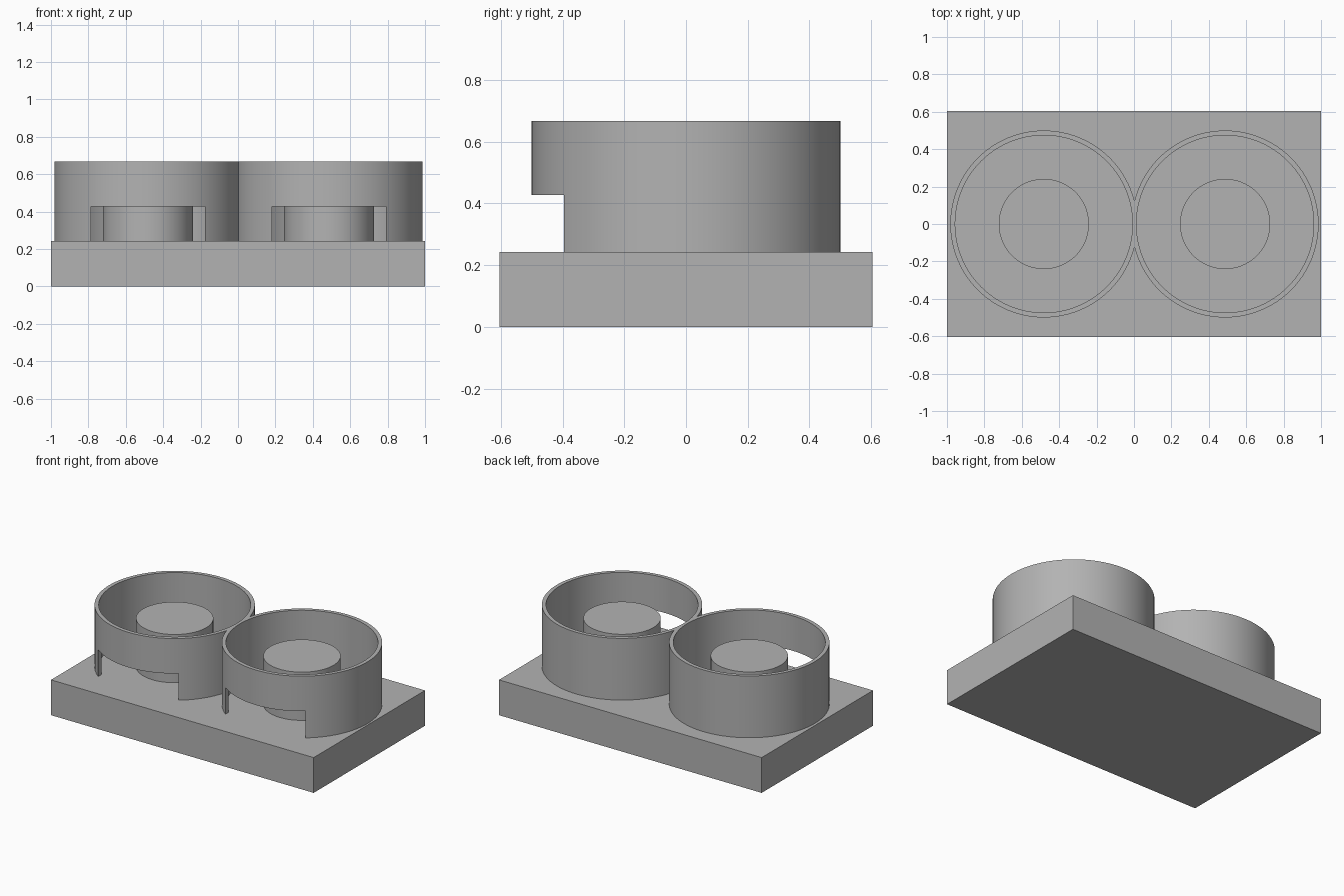
import bpy
import math

old = bpy.data.objects.get("Cube")
if old:
    bpy.data.objects.remove(old, do_unlink=True)

BASE_TOP, CUP_TOP, POST_TOP, NOTCH_TOP = 0.243, 0.668, 0.575, 0.427
CENTRES = {"right": -0.482, "left": 0.487}

# Single matte grey
grey = bpy.data.materials.new("plain grey")
grey.use_nodes = True
colour = (0.45, 0.45, 0.45, 1)
grey.diffuse_color = colour
grey.node_tree.nodes["Principled BSDF"].inputs["Base Color"].default_value = colour


def finish(name):
    obj = bpy.context.object
    obj.name = name
    obj.data.materials.append(grey)
    return obj


def box(name, x, y, z, size):
    bpy.ops.mesh.primitive_cube_add(size=1, location=(x, y, z))
    obj = finish(name)
    obj.scale = size
    bpy.ops.object.transform_apply(location=False, rotation=False, scale=True)
    return obj


def cylinder(name, x, radius, low, high):
    bpy.ops.mesh.primitive_cylinder_add(vertices=128, radius=radius, depth=high - low,
                                        location=(x, 0, (low + high) / 2))
    return finish(name)


def combine(target, other, operation):
    mod = target.modifiers.new(operation.lower(), 'BOOLEAN')
    mod.operation, mod.solver, mod.object = operation, 'EXACT', other
    bpy.context.view_layer.objects.active = target
    bpy.ops.object.modifier_apply(modifier=mod.name)
    bpy.data.objects.remove(other, do_unlink=True)


def smooth(obj):
    bpy.ops.object.select_all(action='DESELECT')
    obj.select_set(True)
    bpy.context.view_layer.objects.active = obj
    bpy.ops.object.shade_smooth_by_angle(angle=math.radians(30))


# Base slab
box("base_slab", 0, 0, BASE_TOP / 2, (2, 1.21, BASE_TOP))

# Two round walls fused where they meet
walls = cylinder("cup_walls", CENTRES["right"], 0.5, BASE_TOP, CUP_TOP)
combine(walls, cylinder("second_cup", CENTRES["left"], 0.5, BASE_TOP, CUP_TOP), 'UNION')

# Hollow each cup, open its front notch and add its centre post
for side, x in CENTRES.items():
    combine(walls, cylinder("bore", x, 0.474, 0, 1), 'DIFFERENCE')
    combine(walls, box("notch", x, -0.4, NOTCH_TOP / 2, (0.61, 0.4, NOTCH_TOP)), 'DIFFERENCE')
    smooth(cylinder(side + "_post", x, 0.241, BASE_TOP, POST_TOP))
smooth(walls)
